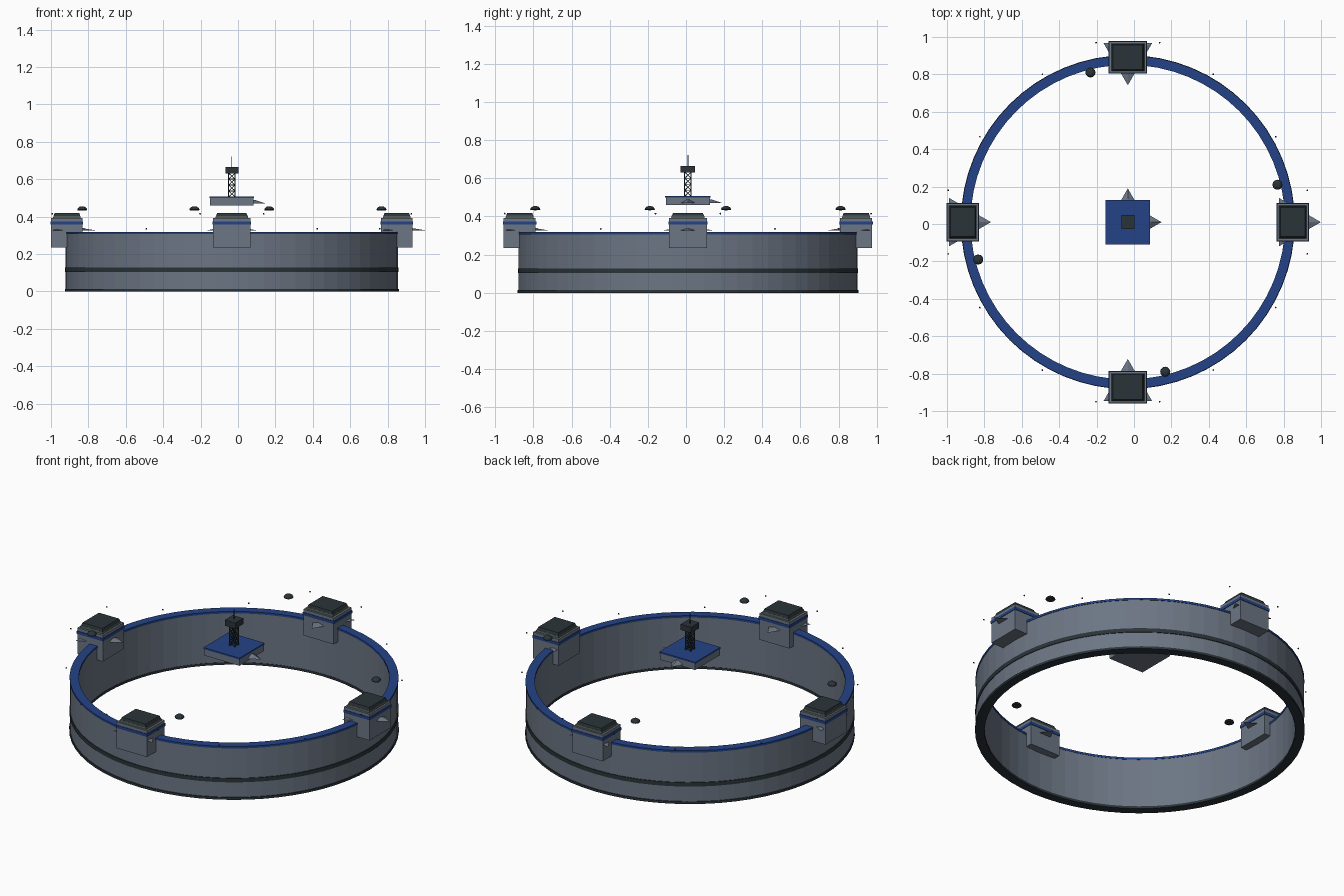
import bpy, bmesh, math
from mathutils import Vector, Matrix

if "Cube" in bpy.data.objects:
    bpy.data.objects.remove(bpy.data.objects["Cube"])

CX, CY = -0.033, 0.01   # ring axis


def material(name, rgb):
    m = bpy.data.materials.new(name)
    m.diffuse_color = (*rgb, 1)
    m.use_nodes = True
    m.node_tree.nodes["Principled BSDF"].inputs["Base Color"].default_value = m.diffuse_color
    return m


GREY = material("hull_grey", (0.15, 0.18, 0.23))
BLUE = material("trim_blue", (0.017, 0.055, 0.24))
DARK = material("dark_metal", (0.024, 0.034, 0.04))
OLIVE = material("grey_green", (0.075, 0.10, 0.085))


def finish(bm, name, mat, matrix=Matrix()):
    bmesh.ops.recalc_face_normals(bm, faces=bm.faces)
    bm.transform(Matrix.Translation((CX, CY, 0)) @ matrix)
    me = bpy.data.meshes.new(name)
    bm.to_mesh(me)
    bm.free()
    me.materials.append(mat)
    ob = bpy.data.objects.new(name, me)
    bpy.context.collection.objects.link(ob)
    return ob


def lathe(name, profile, mat, n=64, closed=True, matrix=Matrix()):
    """Revolve (radius, z) points around z."""
    bm = bmesh.new()
    rows = [[bm.verts.new((r * math.cos(2 * math.pi * i / n), r * math.sin(2 * math.pi * i / n), z))
             for r, z in profile] for i in range(n)]
    m = len(profile)
    for i in range(n):
        a, b = rows[i], rows[(i + 1) % n]
        for j in range(m if closed else m - 1):
            k = (j + 1) % m
            bm.faces.new((a[j], b[j], b[k], a[k]))
    bmesh.ops.remove_doubles(bm, verts=bm.verts, dist=1e-6)
    return finish(bm, name, mat, matrix)


def band(name, r0, r1, z0, z1, mat):
    return lathe(name, [(r0, z0), (r1, z0), (r1, z1), (r0, z1)], mat)


def block(name, sx, sy, z0, z1, mat, matrix=Matrix(), taper=1.0):
    bm = bmesh.new()
    bmesh.ops.create_cube(bm, size=1)
    for v in bm.verts:
        t = taper if v.co.z > 0 else 1
        v.co = (v.co.x * sx * t, v.co.y * sy * t, z1 if v.co.z > 0 else z0)
    return finish(bm, name, mat, matrix)


def fin(name, radius, z, angle, centre, mat, matrix=Matrix()):
    """Flat three-sided pyramid with one tip at the given angle."""
    bm = bmesh.new()
    bmesh.ops.create_cone(bm, cap_ends=True, segments=3, radius1=radius, radius2=radius * 0.3, depth=0.018)
    tip = max(bm.verts, key=lambda v: v.co.xy.length).co
    bm.transform(Matrix.Rotation(angle - math.atan2(tip.y, tip.x), 4, 'Z'))
    bm.transform(Matrix.Translation((centre[0], centre[1], z)))
    return finish(bm, name, mat, matrix)


def add_rod(bm, a, b, r):
    a, b = Vector(a), Vector(b)
    d = b - a
    mat = Matrix.Translation((a + b) / 2) @ d.to_track_quat('Z', 'Y').to_matrix().to_4x4()
    bmesh.ops.create_cone(bm, cap_ends=True, segments=6, radius1=r, radius2=r, depth=d.length, matrix=mat)


# Ring wall with dark belts and blue rim
band("ring_wall", 0.843, 0.888, 0.008, 0.308, GREY)
band("base_belt", 0.841, 0.893, 0.0, 0.014, DARK)
band("middle_belt", 0.87, 0.892, 0.104, 0.128, DARK)
band("blue_rim", 0.841, 0.891, 0.306, 0.318, BLUE)

# Four turret blocks, each with trim, roof, fins, lamps and a hovering dome
fin_angles = [0, -math.pi / 2, 0, math.pi / 2]
for i, side in enumerate(("right", "back", "left", "front")):
    turn = Matrix.Rotation(i * math.pi / 2, 4, 'Z')
    at = turn @ Matrix.Translation((0.882, 0, 0))
    block(side + "_turret", 0.168, 0.20, 0.235, 0.392, GREY, at)
    block(side + "_turret_stripe", 0.174, 0.206, 0.357, 0.374, BLUE, at)
    block(side + "_roof_base", 0.148, 0.176, 0.392, 0.404, OLIVE, at, 0.97)
    block(side + "_roof", 0.142, 0.168, 0.404, 0.419, DARK, at, 0.93)
    c = turn @ Vector((0.882, 0, 0))
    fin(side + "_fin", 0.15, 0.336, fin_angles[i], c, GREY)
    # hovering dome
    lathe(side + "_dome", [(0, 0.432), (0.024, 0.434), (0.027, 0.438), (0.023, 0.446), (0.013, 0.453), (0, 0.455)],
          DARK, 12, False, turn @ Matrix.Translation((0.8, 0.2, 0)))
    # tiny lamps by the turret and along the rim
    spots = [(0.96, s * 0.17, 0.415) for s in (-1, 1)]
    spots += [(0.913 * math.cos(a), 0.913 * math.sin(a), 0.335) for a in (math.pi / 6, math.pi / 3)]
    for k, p in enumerate(spots):
        bm = bmesh.new()
        bmesh.ops.create_icosphere(bm, subdivisions=1, radius=0.005)
        finish(bm, f"{side}_lamp_{k}", DARK, turn @ Matrix.Translation(p))

# Central floating platform with two pointed fins
block("platform", 0.232, 0.232, 0.46, 0.499, GREY)
block("platform_deck", 0.238, 0.238, 0.499, 0.508, BLUE)
for k, a in enumerate((0, math.pi / 2)):
    fin(f"platform_fin_{k}", 0.08, 0.48, a, (0.1 * math.cos(a), 0.1 * math.sin(a)), GREY)

# Lattice tower
bm = bmesh.new()
h, z0, z1, levels = 0.017, 0.506, 0.632, 4
corners = [(h, h), (-h, h), (-h, -h), (h, -h)]
step = (z1 - z0) / levels
for i in range(4):
    a, b = corners[i], corners[(i + 1) % 4]
    add_rod(bm, (*a, z0), (*a, z1), 0.003)
    for k in range(levels):
        lo, hi = z0 + k * step, z0 + (k + 1) * step
        add_rod(bm, (*a, lo), (*b, hi), 0.002)
        add_rod(bm, (*b, lo), (*a, hi), 0.002)
        add_rod(bm, (*a, hi), (*b, hi), 0.002)
finish(bm, "lattice_tower", DARK)

# Tower cabin and antenna
block("tower_cabin", 0.07, 0.076, 0.63, 0.664, DARK)
bm = bmesh.new()
add_rod(bm, (0, 0, 0.66), (0, 0, 0.722), 0.0018)
finish(bm, "antenna", DARK)
